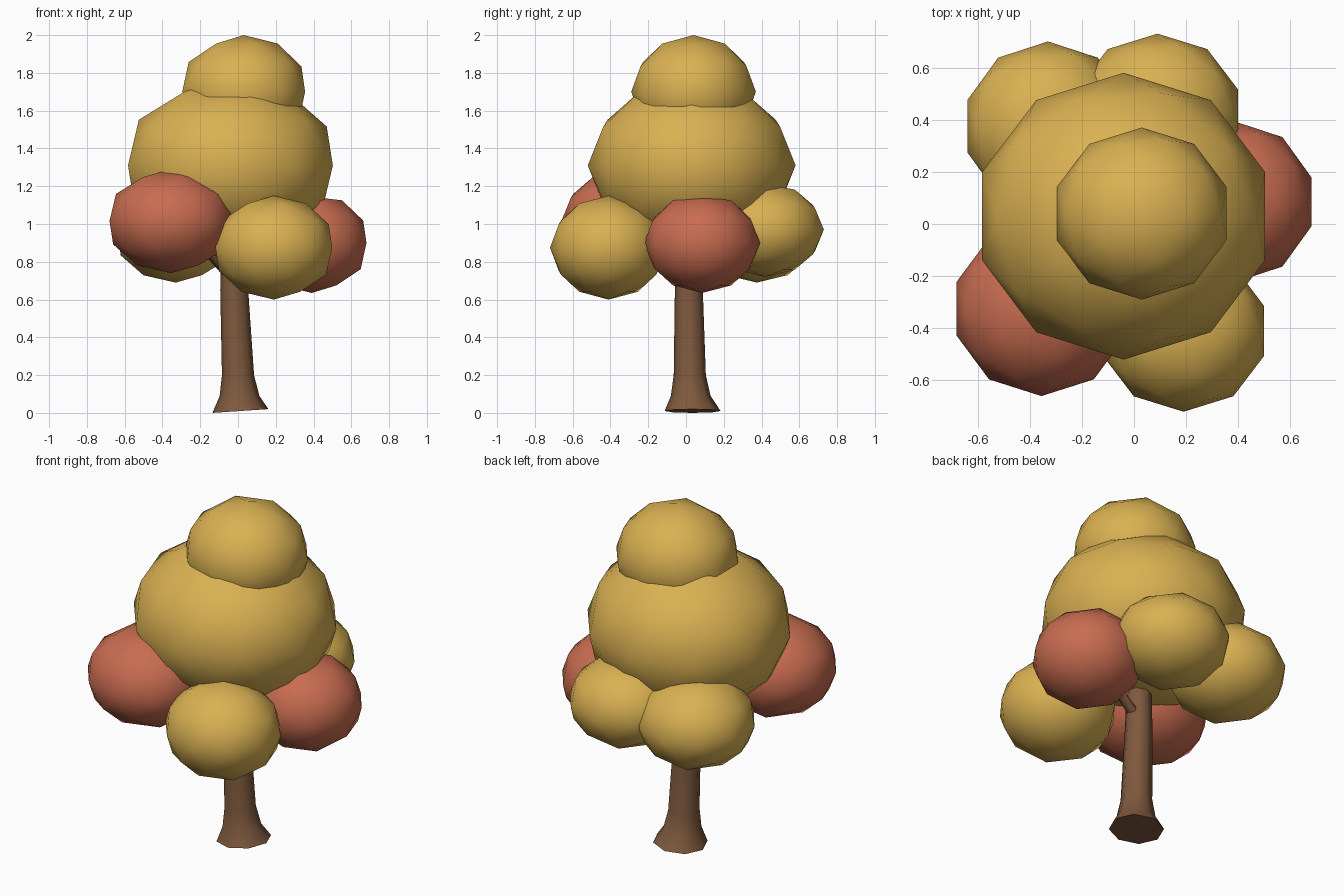
import bpy, bmesh, math
from mathutils import Vector

if "Cube" in bpy.data.objects:
    bpy.data.objects.remove(bpy.data.objects["Cube"])


def material(name, rgb):
    m = bpy.data.materials.new(name)
    m.diffuse_color = (*rgb, 1)
    m.use_nodes = True
    m.node_tree.nodes["Principled BSDF"].inputs["Base Color"].default_value = m.diffuse_color
    return m


GOLD = material("golden_leaves", (0.70, 0.44, 0.085))
RED = material("russet_leaves", (0.58, 0.15, 0.08))
BARK = material("brown_bark", (0.21, 0.10, 0.047))


def finish(name, bm, mat):
    bmesh.ops.recalc_face_normals(bm, faces=bm.faces)
    me = bpy.data.meshes.new(name)
    bm.to_mesh(me)
    bm.free()
    me.materials.append(mat)
    ob = bpy.data.objects.new(name, me)
    bpy.context.collection.objects.link(ob)
    return ob


def foliage(name, centre, radii, mat, flat_top=1.0):
    """Low-poly leaf clump, smooth shaded, optionally with its crown flattened."""
    bm = bmesh.new()
    bmesh.ops.create_icosphere(bm, subdivisions=2, radius=1)
    for v in bm.verts:
        v.co.z = min(v.co.z, flat_top)
        v.co = Vector(c + p * r for c, p, r in zip(centre, v.co, radii))
    for f in bm.faces:
        f.smooth = True
    return finish(name, bm, mat)


def tube(name, rings, sides, mat, tilt=0.0):
    """Loft rings (x, y, z, radius); tilt slopes the first ring along x."""
    bm = bmesh.new()
    loops = []
    for i, (x, y, z, r) in enumerate(rings):
        loop = []
        for k in range(sides):
            a = 2 * math.pi * k / sides
            dz = tilt * (1 + math.cos(a)) if i == 0 else 0
            loop.append(bm.verts.new((x + r * math.cos(a), y + r * math.sin(a), z + dz)))
        loops.append(loop)
    for a, b in zip(loops, loops[1:]):
        for k in range(sides):
            n = (k + 1) % sides
            bm.faces.new((a[k], a[n], b[n], b[k])).smooth = True
    bm.faces.new(loops[0])
    bm.faces.new(loops[-1])
    return finish(name, bm, mat)


# Leaf clumps: name, centre, radii, colour, crown flattening
for clump in [
    ("main_crown", (-0.04, 0.03, 1.31), (0.57, 0.55, 0.46), GOLD, 1),
    ("top_crown", (0.03, 0.04, 1.70), (0.342, 0.33, 0.30), GOLD, 1),
    ("front_left_leaves", (-0.355, -0.325, 1.015), (0.342, 0.335, 0.275), RED, 1),
    ("front_right_leaves", (0.19, -0.41, 0.875), (0.325, 0.31, 0.275), GOLD, 1),
    ("right_leaves", (0.39, 0.085, 0.90), (0.305, 0.307, 0.265), RED, 0.92),
    ("back_right_leaves", (0.09, 0.42, 0.97), (0.325, 0.31, 0.25), GOLD, 0.96),
    ("back_left_leaves", (-0.33, 0.375, 0.95), (0.325, 0.325, 0.26), GOLD, 1),
]:
    foliage(*clump)

# Trunk with flared foot and slight lean
tube("trunk", [(0.013, 0.035, 0.0, 0.148), (0.008, 0.025, 0.09, 0.105),
               (0.0, 0.02, 0.20, 0.085), (-0.02, 0.015, 0.65, 0.074),
               (-0.03, 0.01, 1.15, 0.06)], 8, BARK, tilt=0.01)

# Branches reaching into the side clumps
for name, tip in [("right_branch", (0.32, 0.08, 0.92)),
                  ("left_branch", (-0.30, -0.25, 1.0))]:
    tube(name, [(-0.02, 0.015, 0.70, 0.035), (*tip, 0.022)], 6, BARK)
